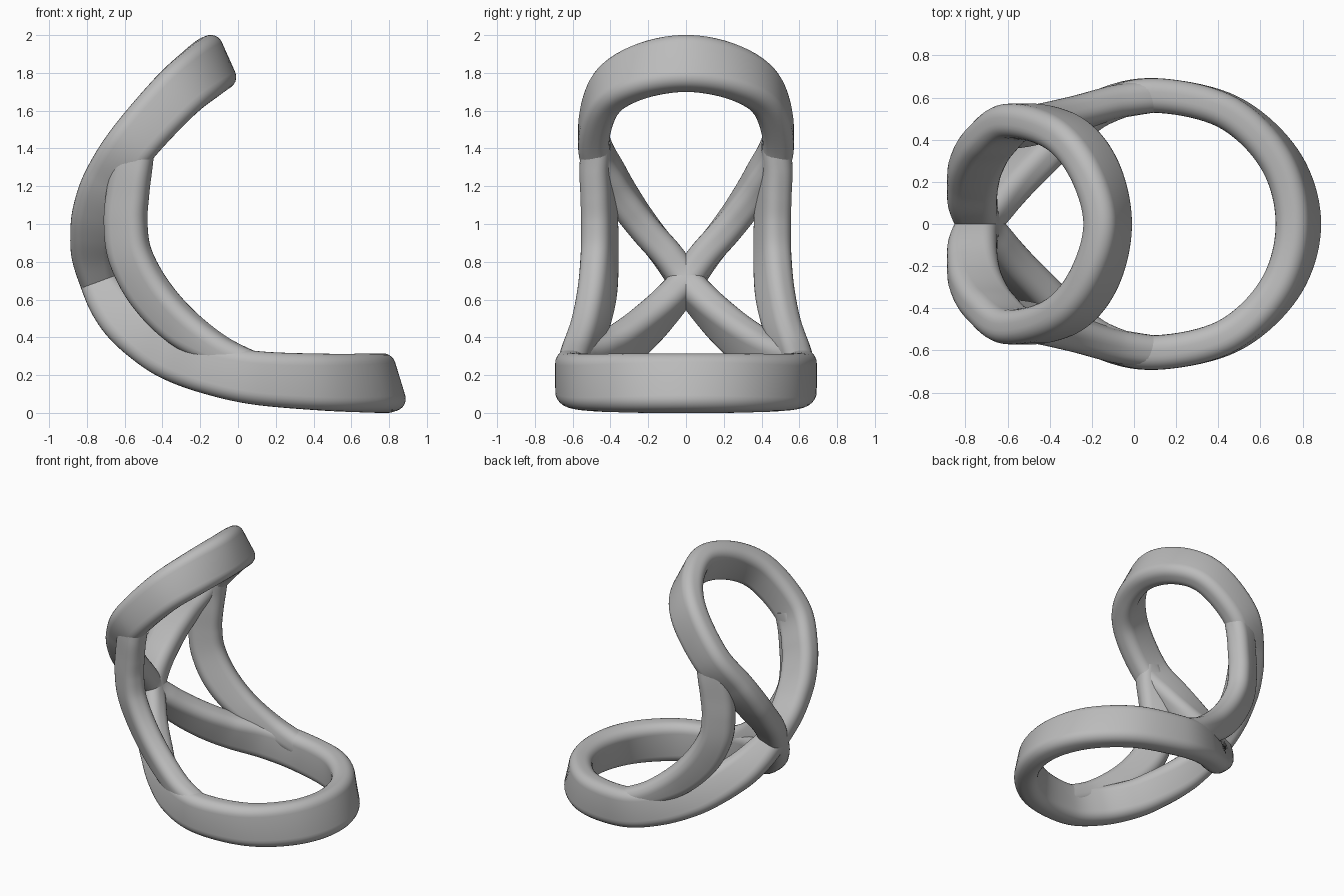
import bpy
from math import cos, sin, radians, pi
from mathutils import Vector

cube = bpy.data.objects.get("Cube")
if cube:
    bpy.data.objects.remove(cube)

grey = bpy.data.materials.new("plain grey")
grey.use_nodes = True
colour = (0.5, 0.5, 0.5, 1)
grey.diffuse_color = colour
grey.node_tree.nodes["Principled BSDF"].inputs["Base Color"].default_value = colour


def smooth_path(keys, closed, steps=10):
    """Catmull-Rom through keys of (x, y, z, lean, splay, half width)."""
    keys = [Vector(k) for k in keys]
    n = len(keys)
    pick = (lambda i: keys[i % n]) if closed else (lambda i: keys[max(0, min(n - 1, i))])
    path = []
    for i in range(n if closed else n - 1):
        a, b, c, d = (pick(i + j) for j in (-1, 0, 1, 2))
        for s in range(steps):
            t = s / steps
            path.append(b + (c - a) * (t / 2) + (a * 2 - b * 5 + c * 4 - d) * (t * t / 2)
                        + (b * 3 - a - c * 3 + d) * (t ** 3 / 2))
    if not closed:
        path.append(keys[-1])
    return path


def section(half_w, half_t, radius, corner=6):
    """Rounded rectangle outline."""
    outline = []
    for q, (sw, st) in enumerate(((1, 1), (-1, 1), (-1, -1), (1, -1))):
        for k in range(corner + 1):
            ang = (q + k / corner) * pi / 2
            outline.append((sw * (half_w - radius) + radius * cos(ang),
                            st * (half_t - radius) + radius * sin(ang)))
    return outline


def band(name, keys, closed, half_t, radius):
    """Sweep the rounded section along a path, leaning as the keys say."""
    path = smooth_path(keys, closed)
    n = len(path)
    verts, faces = [], []
    for i, p in enumerate(path):
        before = path[(i - 1) % n if closed else max(i - 1, 0)]
        after = path[(i + 1) % n if closed else min(i + 1, n - 1)]
        tangent = Vector((after - before)[:3]).normalized()
        lean, splay = radians(p[3]), radians(p[4])
        wide = Vector((cos(lean) * cos(splay), sin(splay), sin(lean) * cos(splay)))
        wide = (wide - tangent * wide.dot(tangent)).normalized()
        thin = tangent.cross(wide)
        outline = section(p[5], half_t, radius)
        verts += [Vector(p[:3]) + wide * u + thin * v for u, v in outline]
    m = len(outline)
    for i in range(n if closed else n - 1):
        for j in range(m):
            k, r = (j + 1) % m, (i + 1) % n
            faces.append((i * m + j, i * m + k, r * m + k, r * m + j))
    if not closed:
        faces += [tuple(reversed(range(m))), tuple(range((n - 1) * m, n * m))]
    mesh = bpy.data.meshes.new(name)
    mesh.from_pydata(verts, [], faces)
    mesh.materials.append(grey)
    obj = bpy.data.objects.new(name, mesh)
    bpy.context.collection.objects.link(obj)
    bpy.ops.object.select_all(action='DESELECT')
    obj.select_set(True)
    bpy.context.view_layer.objects.active = obj
    bpy.ops.object.shade_smooth_by_angle(angle=radians(40))
    return obj


# Figure-eight band: front of the low ring, through the crossing, to the top
half = [
    (.78, 0, .157, 107, 0, .157), (.695, .3, .158, 103, 0, .155), (.45, .53, .163, 96, 0, .15),
    (.1, .61, .185, 87, 0, .142), (-.15, .555, .235, 79, 0, .136), (-.34, .425, .30, 68, 0, .132),
    (-.47, .305, .38, 58, 0, .13), (-.59, .19, .48, 46, 0, .125), (-.675, .09, .585, 33, 0, .115),
    (-.735, 0, .695, 20, 0, .102), (-.765, -.1, .835, 6, 0, .116), (-.765, -.2, .955, -5, 0, .122),
    (-.745, -.29, 1.075, -15, 0, .128), (-.685, -.39, 1.23, -28, 0, .132),
    (-.555, -.488, 1.43, -41, 0, .135), (-.335, -.433, 1.675, -49, 0, .143),
    (-.19, -.26, 1.8, -58, 0, .15), (-.125, 0, 1.85, -66, 0, .152)]
other_half = [(x, -y, *rest) for x, y, *rest in reversed(half[1:-1])]
band("figure_eight_band", half + other_half, True, .082, .066)

# Side struts joining the low ring to the high ring
strut = band("side_struts", [
    (.1, .608, .235, 84, 0, .08), (-.1, .575, .325, 68, 14, .085), (-.31, .51, .465, 48, 27, .108),
    (-.47, .47, .64, 30, 30, .118), (-.57, .457, .83, 14, 27, .117),
    (-.595, .457, 1.0, 0, 25, .115), (-.585, .463, 1.15, -12, 23, .113),
    (-.56, .475, 1.3, -28, 16, .105), (-.52, .48, 1.43, -42, 0, .085)], False, .078, .064)
mirror = strut.modifiers.new("mirror", 'MIRROR')
mirror.use_axis = (False, True, False)
